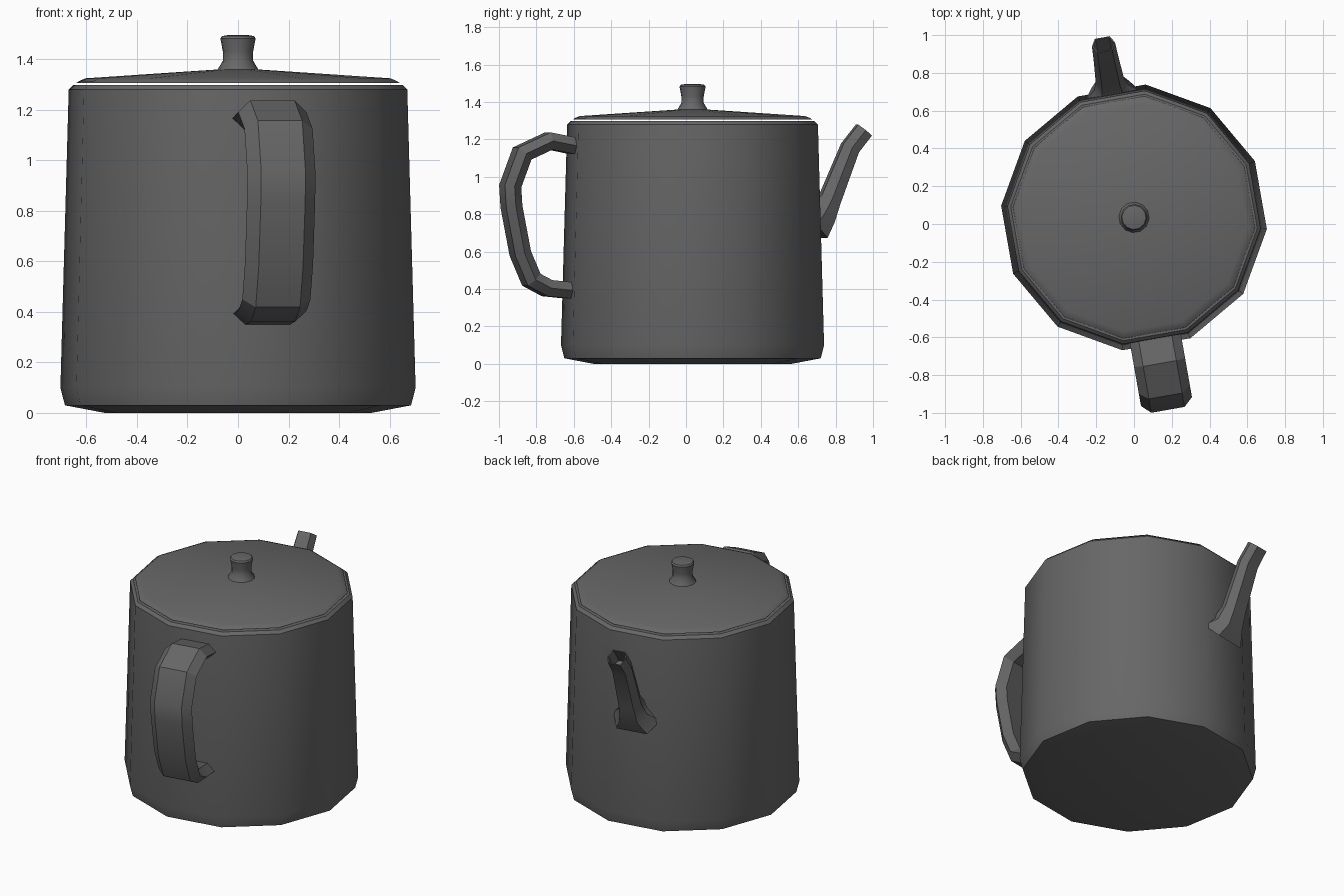
import bpy, bmesh, math
from mathutils import Vector

if "Cube" in bpy.data.objects:
    bpy.data.objects.remove(bpy.data.objects["Cube"])

CY = 0.035                      # body axis offset in y
OFF = math.radians(-5)          # rotation of the twelve-sided body

mat = bpy.data.materials.new("dark_grey_metal")
mat.diffuse_color = (0.135, 0.135, 0.135, 1)
mat.use_nodes = True
mat.node_tree.nodes["Principled BSDF"].inputs["Base Color"].default_value = mat.diffuse_color


def finish(name, bm, angle):
    bmesh.ops.recalc_face_normals(bm, faces=bm.faces)
    me = bpy.data.meshes.new(name)
    bm.to_mesh(me)
    bm.free()
    me.materials.append(mat)
    ob = bpy.data.objects.new(name, me)
    bpy.context.collection.objects.link(ob)
    bpy.ops.object.select_all(action='DESELECT')
    ob.select_set(True)
    bpy.context.view_layer.objects.active = ob
    bpy.ops.object.shade_smooth_by_angle(angle=math.radians(angle))
    return ob


def skin(bm, rings, cap_start=True, cap_end=True):
    vs = [[bm.verts.new(p) for p in r] for r in rings]
    n = len(vs[0])
    for a, b in zip(vs, vs[1:]):
        for i in range(n):
            bm.faces.new((a[i], a[(i + 1) % n], b[(i + 1) % n], b[i]))
    if cap_start:
        bm.faces.new(vs[0])
    if cap_end:
        bm.faces.new(vs[-1])


def lathe(name, profile, sides=12, angle=32):
    bm = bmesh.new()
    skin(bm, [[(r * math.cos(OFF + i * math.tau / sides),
                CY + r * math.sin(OFF + i * math.tau / sides), z)
               for i in range(sides)] for r, z in profile])
    return finish(name, bm, angle)


def tube_rings(path, heading):
    """Hexagonal sections along (r, z, half_width, half_thickness) points."""
    d = Vector((math.cos(heading), math.sin(heading), 0))
    lat = Vector((-d.y, d.x, 0))
    up = Vector((0, 0, 1))
    pts = [Vector((CY * 0, CY, 0)) + d * p[0] + up * p[1] for p in path]
    rings = []
    for i, (p, q) in enumerate(zip(pts, path)):
        t1 = (p - pts[i - 1]).normalized() if i else (pts[1] - p).normalized()
        t2 = (pts[i + 1] - p).normalized() if i < len(pts) - 1 else t1
        t = (t1 + t2).normalized()
        nrm = t.cross(lat)
        k = 1 / max(0.6, t.dot(t1))
        w, h = q[2], q[3] * k
        rings.append([p + lat * a * w + nrm * b * h for a, b in
                      ((1, 0), (.65, 1), (-.65, 1), (-1, 0), (-.65, -1), (.65, -1))])
    return rings


# body with chamfered foot and rim
lathe("pot_body", [(.53, 0), (.688, .03), (.706, .10), (.673, 1.28), (.655, 1.298)])

# shallow conical lid, floating just above the rim
lathe("lid", [(.643, 1.306), (.632, 1.314), (.605, 1.325), (.08, 1.36)], angle=20)

# knob
lathe("lid_knob", [(.082, 1.358), (.06, 1.395), (.06, 1.43),
                   (.07, 1.482), (.064, 1.492), (.035, 1.497)], angle=32)

# handle: hexagonal strap
hw, hh = .137, .044
bm = bmesh.new()
skin(bm, tube_rings([(r, z, hw, hh) for r, z in (
    (.62, 1.16), (.78, 1.192), (.925, 1.125), (.99, .95), (.983, .84),
    (.935, .59), (.875, .45), (.79, .405), (.62, .388))], math.radians(-80)))
finish("handle", bm, 25)

# spout: flared at the body, open at the tip
path = [(.645, .745, .155, .10), (.70, .80, .09, .075), (.745, .88, .075, .055),
        (.855, 1.155, .066, .047), (.93, 1.25, .062, .047)]
rings = tube_rings(path, math.radians(100))


def shrink(ring, f):
    c = sum(ring, Vector()) / len(ring)
    return [c + (p - c) * f for p in ring]


rings += [shrink(rings[4], .88), shrink(rings[3], .85)]
bm = bmesh.new()
skin(bm, rings)
finish("spout", bm, 35)
